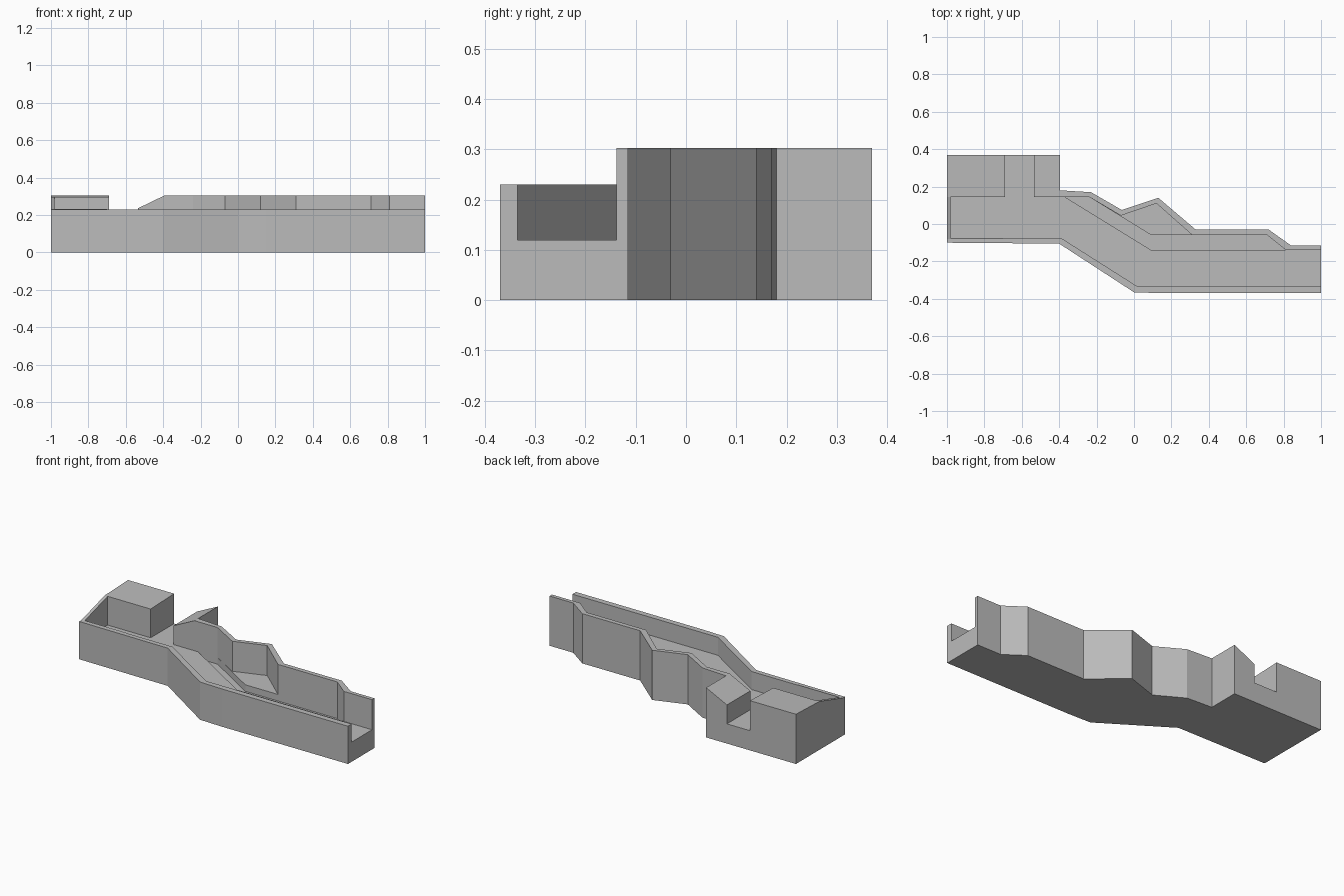
import bpy
import bmesh

cube = bpy.data.objects.get("Cube")
if cube:
    bpy.data.objects.remove(cube, do_unlink=True)

grey = bpy.data.materials.new("stone_grey")
grey.use_nodes = True
grey.diffuse_color = (0.5, 0.5, 0.5, 1)
grey.node_tree.nodes["Principled BSDF"].inputs["Base Color"].default_value = (0.5, 0.5, 0.5, 1)


def prism(name, profile, low, high, axis="z"):
    """Extrude a flat profile between two positions along an axis."""
    place = {
        "x": lambda a, b: (low, a, b),
        "y": lambda a, b: (a, low, b),
        "z": lambda a, b: (a, b, low),
    }[axis]
    bm = bmesh.new()
    face = bm.faces.new([bm.verts.new(place(a, b)) for a, b in profile])
    grown = bmesh.ops.extrude_face_region(bm, geom=[face])
    shift = [0, 0, 0]
    shift["xyz".index(axis)] = high - low
    verts = [g for g in grown["geom"] if isinstance(g, bmesh.types.BMVert)]
    bmesh.ops.translate(bm, verts=verts, vec=shift)
    bmesh.ops.recalc_face_normals(bm, faces=bm.faces)
    mesh = bpy.data.meshes.new(name)
    bm.to_mesh(mesh)
    bm.free()
    mesh.materials.append(grey)
    obj = bpy.data.objects.new(name, mesh)
    bpy.context.collection.objects.link(obj)
    return obj


def carve(target, cutter):
    """Subtract the cutter from the target, then discard it."""
    cutter.hide_render = True
    mod = target.modifiers.new(cutter.name, "BOOLEAN")
    mod.operation = "DIFFERENCE"
    mod.solver = "EXACT"
    mod.object = cutter
    bpy.context.view_layer.objects.active = target
    bpy.ops.object.modifier_apply(modifier=mod.name)
    bpy.data.objects.remove(cutter, do_unlink=True)


# Solid body following the bent outline
outline = [
    (-1, -.1), (-.4, -.105), (0, -.365), (.15, -.37), (1, -.37),
    (1, -.115), (.84, -.115), (.72, -.03), (.33, -.03), (.13, .14),
    (-.065, .075), (-.23, .17), (-.395, .18), (-.395, .37), (-1, .37),
]
body = prism("trench_body", outline, 0, .303)

# Main passage with its side pocket, rear entrance and open end
passage = [
    (-.98, -.075), (-.39, -.075), (.02, -.335), (1.1, -.335),
    (1.1, -.138), (.81, -.138), (.71, -.058), (.31, -.058), (.12, .11),
    (-.07, .045), (-.24, .145), (-.535, .145), (-.535, .5),
    (-.69, .5), (-.69, .145), (-.98, .145),
]
carve(body, prism("passage_cut", passage, .12, .5))

# Sunken strip along the back of the passage
gutter = [
    (-.37, .145), (.09, -.138), (.81, -.138), (.71, -.058),
    (.09, -.058), (-.24, .145),
]
carve(body, prism("gutter_cut", gutter, .08, .2))

# Lower front wall
front = [(-.7, -.5), (1.1, -.5), (1.1, -.25), (.05, -.25), (-.35, -.04), (-.7, -.04)]
carve(body, prism("front_wall_cut", front, .23, .5))

# Sloping end wall and shelter roof
end_slope = [(-.5, .23), (-.08, .23), (.145, .295), (.37, .303), (.5, .303), (.5, .6), (-.5, .6)]
carve(body, prism("end_slope_cut", end_slope, -1.1, -.65, "x"))

# Ramped top of the block beside the rear entrance
ramp = [(-.6, .204), (-.395, .303), (-.395, .6), (-.6, .6)]
carve(body, prism("ramp_cut", ramp, .1, .5, "y"))
